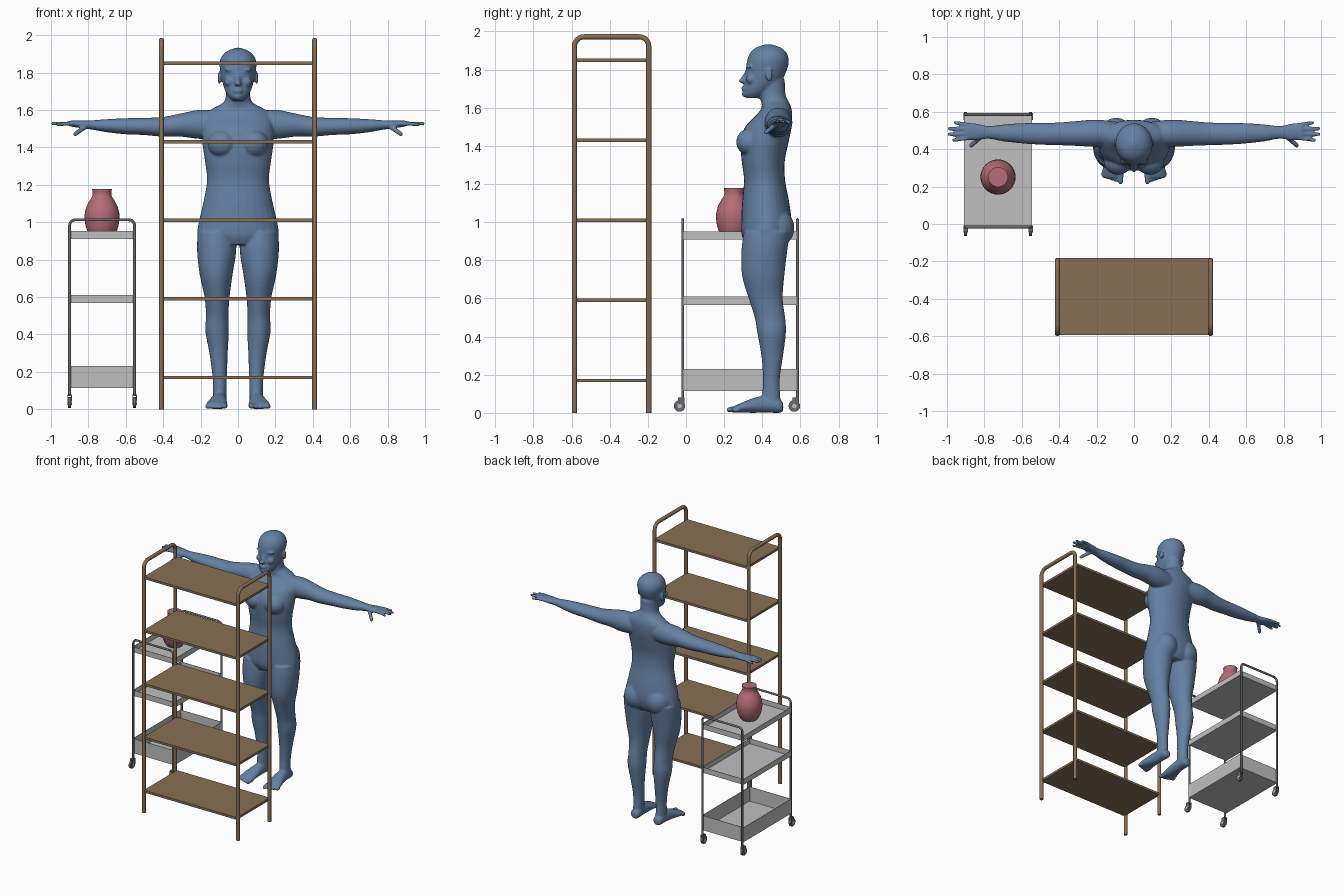
import bpy, bmesh
from math import sin, cos, pi, radians
from mathutils import Vector, Matrix

if "Cube" in bpy.data.objects:
    bpy.data.objects.remove(bpy.data.objects["Cube"])


def material(name, rgb):
    m = bpy.data.materials.new(name)
    m.use_nodes = True
    m.diffuse_color = (*rgb, 1)
    m.node_tree.nodes["Principled BSDF"].inputs["Base Color"].default_value = (*rgb, 1)
    return m


BLUE = material("slate_blue", (.13, .22, .37))
WOOD = material("brown_wood", (.25, .16, .09))
TRAY = material("light_grey", (.53, .53, .53))
STEEL = material("dark_grey", (.14, .14, .145))
PINK = material("dusty_pink", (.46, .15, .19))


def finish(name, bm, mat, smooth=True):
    bmesh.ops.recalc_face_normals(bm, faces=bm.faces)
    mesh = bpy.data.meshes.new(name)
    bm.to_mesh(mesh)
    bm.free()
    mesh.materials.append(mat)
    obj = bpy.data.objects.new(name, mesh)
    bpy.context.collection.objects.link(obj)
    if smooth:
        bpy.ops.object.select_all(action='DESELECT')
        obj.select_set(True)
        bpy.context.view_layer.objects.active = obj
        bpy.ops.object.shade_smooth_by_angle(angle=radians(35))
    return obj


def skin(bm, rings):
    """Bridge a list of closed rings of points and cap both ends."""
    loops = [[bm.verts.new(p) for p in ring] for ring in rings]
    n = len(loops[0])
    for a, b in zip(loops, loops[1:]):
        for i in range(n):
            j = (i + 1) % n
            bm.faces.new((a[i], a[j], b[j], b[i]))
    bm.faces.new(loops[0][::-1])
    bm.faces.new(loops[-1])


def box(bm, lo, hi):
    lo, hi = Vector(lo), Vector(hi)
    mat = Matrix.Translation((lo + hi) / 2) @ Matrix.Diagonal((*(hi - lo), 1))
    return bmesh.ops.create_cube(bm, size=1, matrix=mat)["verts"]


def tube_path(name, points, radius, mat):
    """Round tube following a list of points."""
    bm = bmesh.new()
    pts = [Vector(p) for p in points]
    normal = (pts[-1] - pts[0]).cross(Vector((0, 0, 1))).normalized()
    rings = []
    for i, p in enumerate(pts):
        t = (pts[min(i + 1, len(pts) - 1)] - pts[max(i - 1, 0)]).normalized()
        side = t.cross(normal)
        rings.append([p + radius * (cos(a) * normal + sin(a) * side)
                      for a in (pi * (k + .5) / 6 for k in range(12))])
    skin(bm, rings)
    return finish(name, bm, mat)


def arch(a, b, bottom, top, r):
    """Inverted U of (u, z) points with rounded corners."""
    steps = [pi / 2 * k / 6 for k in range(7)]
    left = [(a + r - r * cos(t), top - r + r * sin(t)) for t in steps]
    right = [(b - r + r * sin(t), top - r + r * cos(t)) for t in steps]
    return [(a, bottom)] + left + right + [(b, bottom)]


# Shelving unit
for side, x in (("left", .41), ("right", -.41)):
    tube_path("shelf_frame_" + side,
              [(x, y, z) for y, z in arch(-.585, -.195, 0, 1.972, .05)], .014, WOOD)
bm = bmesh.new()
for i in range(5):
    z = .17 + .42 * i
    box(bm, (-.405, -.593, z - .009), (.405, -.182, z + .009))
finish("shelf_boards", bm, WOOD, False)

# Trolley frame and trays
for side, y in (("front", -.017), ("back", .585)):
    tube_path("trolley_frame_" + side,
              [(x, y, z) for x, z in arch(-.9, -.553, .07, 1.013, .03)], .008, STEEL)
for name, lo, hi in (("top", .91, .952), ("middle", .567, .61), ("bottom", .115, .23)):
    bm = bmesh.new()
    box(bm, (-.908, -.012, lo), (-.545, .58, hi))
    lid = [f for f in bm.faces if f.normal.z > .5]
    bmesh.ops.delete(bm, geom=lid, context='FACES')
    tray = finish(name + "_tray", bm, TRAY, False)
    shell = tray.modifiers.new("thickness", 'SOLIDIFY')
    shell.thickness = .004

# Casters
for side, x in (("left", -.553), ("right", -.9)):
    for end, y in (("front", -.017), ("back", .585)):
        spin = Matrix.Translation((x, y - .017, .036)) @ Matrix.Rotation(pi / 2, 4, 'Y')
        for part, r, w, mat in (("wheel", .03, .016, STEEL), ("hub", .012, .024, TRAY)):
            bm = bmesh.new()
            bmesh.ops.create_cone(bm, cap_ends=True, segments=20, radius1=r, radius2=r,
                                  depth=w, matrix=spin)
            finish(f"{part}_{end}_{side}", bm, mat)
        bm = bmesh.new()
        for s in (-1, 1):
            box(bm, (x + s * .01 - .002, y - .026, .03), (x + s * .01 + .002, y + .008, .075))
        box(bm, (x - .012, y - .026, .07), (x + .012, y + .008, .08))
        finish(f"caster_fork_{end}_{side}", bm, STEEL, False)

# Vase
bm = bmesh.new()
profile = [(.058, .916), (.075, .94), (.088, .98), (.094, 1.02), (.092, 1.05), (.083, 1.085),
           (.067, 1.115), (.054, 1.135), (.05, 1.145), (.05, 1.16), (.053, 1.178)]
skin(bm, [[(-.727 + r * cos(a), .251 + r * sin(a), z)
           for a in (2 * pi * k / 32 for k in range(32))] for r, z in profile])
finish("vase", bm, PINK)

# Body: overlapping lofts and lumps fused into one skin
body = bmesh.new()
AXES = {'x': lambda t, u, v: (t, u, v), 'y': lambda t, u, v: (u, t, v), 'z': lambda t, u, v: (u, v, t)}


def loft(axis, sections, side=1, n=28, sub=4):
    """Smoothly interpolated ellipse sections: position, centre u, v, radius u, v."""
    s = [Vector(q) for q in sections]
    path = []
    for i in range(len(s) - 1):
        a, b, c, d = s[max(i - 1, 0)], s[i], s[i + 1], s[min(i + 2, len(s) - 1)]
        for k in range(sub):
            t = k / sub
            path.append(b + .5 * t * (c - a + t * (2 * a - 5 * b + 4 * c - d
                                                   + t * (3 * b - 3 * c + d - a))))
    path.append(s[-1])
    rings = []
    for t, u, v, ru, rv in path:
        ring = [AXES[axis](t, u + ru * cos(a), v + rv * sin(a))
                for a in (2 * pi * k / n for k in range(n))]
        rings.append([(side * x, y, z) for x, y, z in ring])
    skin(body, rings)


def lump(centre, radii):
    bmesh.ops.create_uvsphere(body, u_segments=20, v_segments=12, radius=1,
                              matrix=Matrix.Translation(centre) @ Matrix.Diagonal((*radii, 1)))


def digit(p, q, r):
    """Finger or toe: tapered cone with round ends."""
    p, q = Vector(p), Vector(q)
    turn = (q - p).to_track_quat('Z', 'Y').to_matrix().to_4x4()
    bmesh.ops.create_cone(body, cap_ends=True, segments=12, radius1=r, radius2=r * .85,
                          depth=(q - p).length, matrix=Matrix.Translation((p + q) / 2) @ turn)
    lump(p, (r, r, r))
    lump(q, (r * .85,) * 3)


# Torso and neck
loft('z', [(.88, 0, .415, .15, .1), (.93, 0, .418, .213, .125), (1, 0, .422, .21, .132),
           (1.1, 0, .418, .187, .124), (1.22, 0, .412, .166, .108), (1.32, 0, .405, .176, .113),
           (1.42, 0, .412, .19, .126), (1.5, 0, .432, .19, .122), (1.56, 0, .462, .185, .095),
           (1.6, 0, .474, .15, .078), (1.635, 0, .465, .085, .072), (1.67, 0, .452, .066, .07),
           (1.75, 0, .45, .064, .068)])
# Head
loft('z', [(1.65, 0, .36, .028, .04), (1.665, 0, .362, .045, .06), (1.69, 0, .375, .063, .072),
           (1.74, 0, .405, .081, .094), (1.8, 0, .422, .093, .108), (1.85, 0, .43, .099, .109),
           (1.89, 0, .432, .085, .094), (1.917, 0, .432, .054, .062), (1.933, 0, .432, .012, .014)])
lump((0, .312, 1.672), (.022, .02, .018))
lump((0, .306, 1.702), (.026, .016, .014))
# Nose
loft('z', [(1.728, 0, .315, .014, .022), (1.74, 0, .308, .02, .034), (1.76, 0, .315, .013, .024),
           (1.8, 0, .325, .01, .012)])

for s in (1, -1):
    # Brow, cheek and ear
    lump((s * .04, .338, 1.815), (.034, .02, .01))
    lump((s * .045, .34, 1.75), (.03, .026, .026))
    lump((s * .1, .436, 1.772), (.009, .02, .034))
    # Chest and seat
    lump((s * .085, .335, 1.42), (.078, .072, .072))
    lump((s * .095, .465, .97), (.095, .104, .105))
    # Leg
    loft('z', [(.02, .098, .45, .036, .05), (.09, .098, .447, .036, .047),
               (.18, .098, .448, .039, .044), (.3, .104, .452, .049, .057),
               (.42, .112, .449, .063, .075), (.5, .111, .44, .06, .08),
               (.6, .112, .418, .067, .089), (.72, .117, .405, .088, .111),
               (.85, .114, .411, .105, .12), (.95, .115, .425, .1, .122)], s)
    # Foot and toes
    loft('y', [(.51, .098, .03, .02, .02), (.49, .098, .036, .036, .036),
               (.42, .1, .045, .04, .044), (.36, .105, .04, .046, .04),
               (.3, .112, .029, .056, .028), (.26, .114, .02, .056, .019),
               (.245, .114, .017, .05, .014)], s)
    for i in range(5):
        r = .017 if i == 0 else .0125
        x = .072 + .022 * i + (.004 if i else 0)
        digit((s * x, .27, r + .003), (s * x, .226 + .008 * i, r), r)
    # Arm and palm
    loft('x', [(.08, .48, 1.52, .065, .07), (.2, .485, 1.523, .073, .078),
               (.3, .484, 1.52, .067, .063), (.4, .482, 1.51, .061, .053),
               (.5, .482, 1.512, .058, .046), (.6, .485, 1.513, .054, .043),
               (.7, .487, 1.516, .045, .035), (.78, .49, 1.52, .034, .025),
               (.84, .492, 1.524, .045, .021), (.9, .496, 1.528, .046, .015)], s)
    # Fingers and thumb
    for i, tip in enumerate((.965, .99, .988, .955)):
        off = (i - 1.5) * .024
        digit((s * .885, .495 + off, 1.528), (s * tip, .495 + off * 1.3, 1.53 - abs(off) * .2), .0115)
    digit((s * .815, .47, 1.512), (s * .87, .42, 1.472), .0145)

person = finish("standing_figure", body, BLUE)
fuse = person.modifiers.new("fuse", 'REMESH')
fuse.mode = 'VOXEL'
fuse.voxel_size = .0065
fuse.use_smooth_shade = True
relax = person.modifiers.new("relax", 'SMOOTH')
relax.factor = .5
relax.iterations = 5
